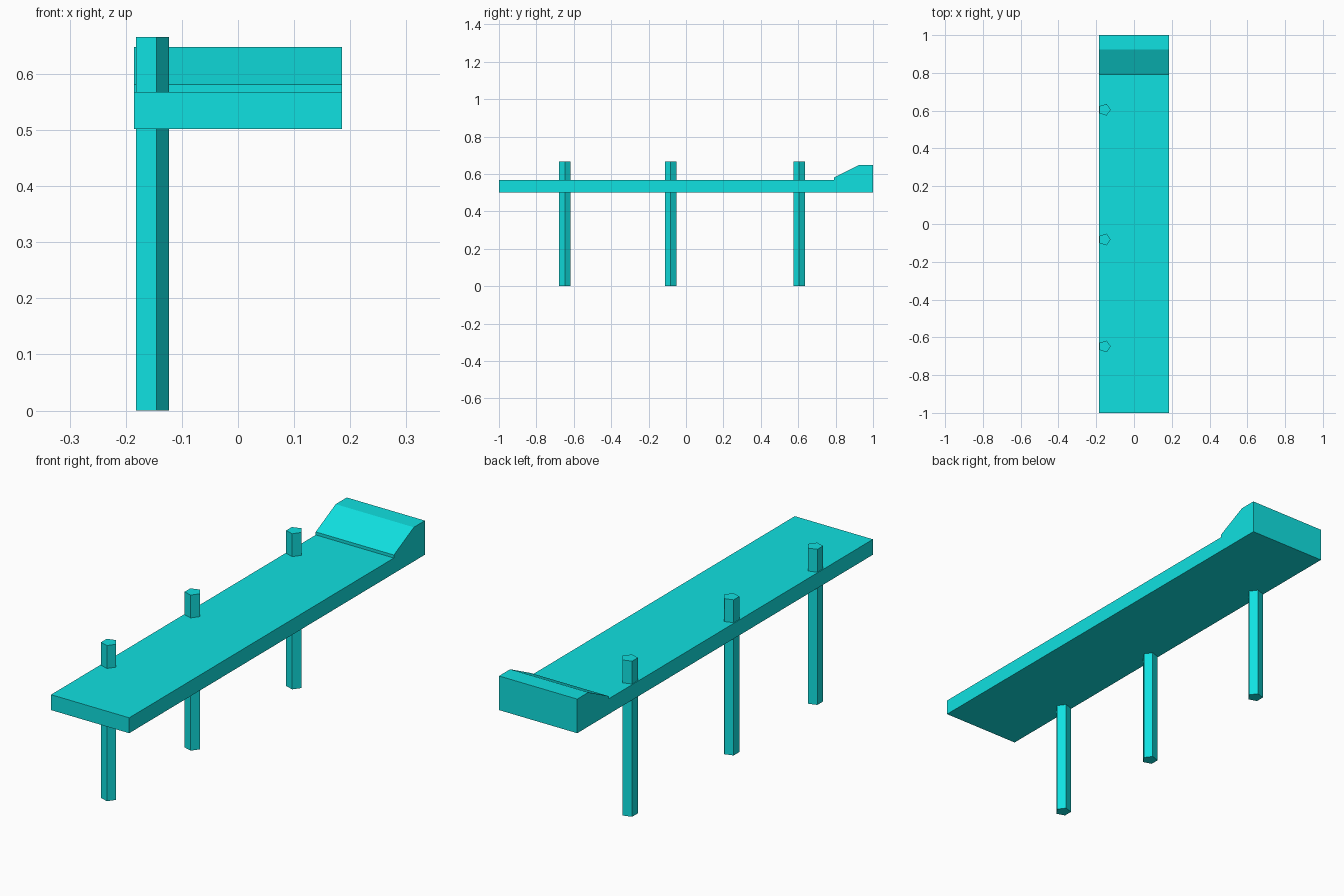
import bpy
import bmesh
from math import cos, sin, tau

if "Cube" in bpy.data.objects:
    bpy.data.objects.remove(bpy.data.objects["Cube"], do_unlink=True)

COLOUR = (0.005, 0.75, 0.75, 1)
turquoise = bpy.data.materials.new("turquoise")
turquoise.use_nodes = True
turquoise.diffuse_color = COLOUR
turquoise.node_tree.nodes["Principled BSDF"].inputs["Base Color"].default_value = COLOUR


def prism(name, outline, depth):
    """Extrude a closed flat outline along the depth vector."""
    bm = bmesh.new()
    face = bm.faces.new([bm.verts.new(p) for p in outline])
    out = bmesh.ops.extrude_face_region(bm, geom=[face], use_keep_orig=True)
    verts = [v for v in out["geom"] if isinstance(v, bmesh.types.BMVert)]
    bmesh.ops.translate(bm, verts=verts, vec=depth)
    bmesh.ops.recalc_face_normals(bm, faces=bm.faces)
    mesh = bpy.data.meshes.new(name)
    bm.to_mesh(mesh)
    bm.free()
    mesh.materials.append(turquoise)
    obj = bpy.data.objects.new(name, mesh)
    bpy.context.collection.objects.link(obj)
    return obj


# Long deck with a small step and ramp up to the raised back end
HALF_WIDTH = 0.185
side = [(-1, 0.502), (1, 0.502), (1, 0.648), (0.925, 0.648),
        (0.79, 0.581), (0.79, 0.568), (-1, 0.568)]
prism("deck", [(-HALF_WIDTH, y, z) for y, z in side], (2 * HALF_WIDTH, 0, 0))

# Five-sided posts through the right edge, one corner facing inward
POST_X, RADIUS, HEIGHT = -0.1555, 0.0326, 0.666
for name, y in (("front_post", -0.648), ("middle_post", -0.082), ("back_post", 0.605)):
    ring = [(POST_X + RADIUS * cos(i * tau / 5), y + RADIUS * sin(i * tau / 5), 0)
            for i in range(5)]
    prism(name, ring, (0, 0, HEIGHT))
